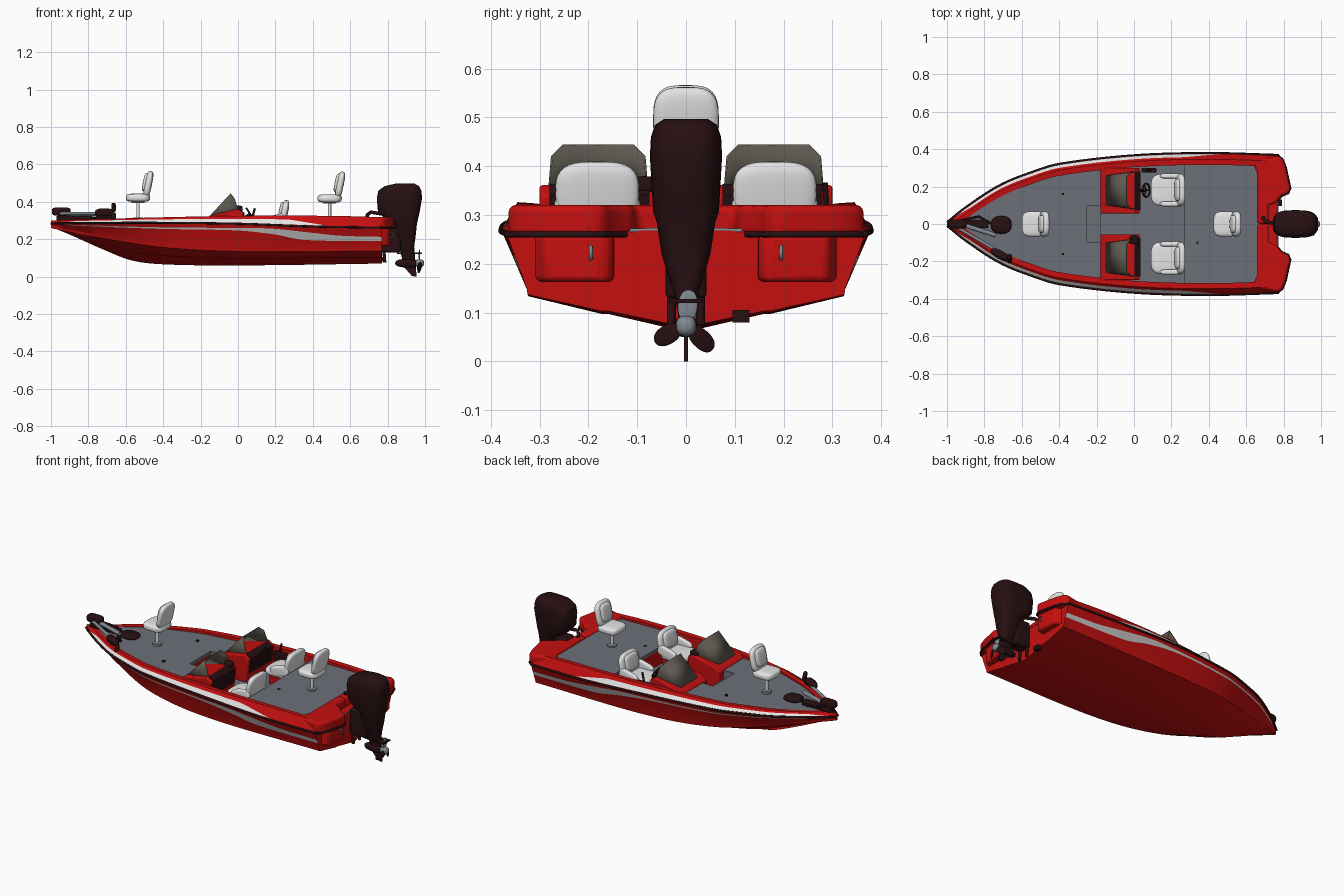
import bpy, bmesh, math
from mathutils import Vector, Matrix

if "Cube" in bpy.data.objects:
    bpy.data.objects.remove(bpy.data.objects["Cube"])


def material(name, r, g, b):
    m = bpy.data.materials.new(name)
    m.use_nodes = True
    m.diffuse_color = (r, g, b, 1)
    m.node_tree.nodes["Principled BSDF"].inputs["Base Color"].default_value = (r, g, b, 1)
    return m


RED = material("red gelcoat", .56, .005, .005)
BLACK = material("warm black", .02, .005, .006)
GREY = material("deck carpet grey", .15, .16, .19)
WHITE = material("white vinyl", .78, .78, .78)
SILVER = material("silver stripe", .6, .6, .6)
GLASS = material("smoked screen", .11, .1, .08)
METAL = material("dull metal", .22, .25, .28)


def finish(name, bm, mats, bevel=0, mirror=False, angle=35):
    bmesh.ops.recalc_face_normals(bm, faces=bm.faces)
    me = bpy.data.meshes.new(name)
    bm.to_mesh(me)
    bm.free()
    ob = bpy.data.objects.new(name, me)
    bpy.context.collection.objects.link(ob)
    for m in mats if isinstance(mats, list) else [mats]:
        me.materials.append(m)
    bpy.ops.object.select_all(action='DESELECT')
    ob.select_set(True)
    bpy.context.view_layer.objects.active = ob
    bpy.ops.object.shade_smooth_by_angle(angle=math.radians(angle))
    if bevel:
        b = ob.modifiers.new("bevel", 'BEVEL')
        b.width, b.segments = bevel, 3
    if mirror:
        m = ob.modifiers.new("mirror", 'MIRROR')
        m.use_axis = (False, True, False)
        m.merge_threshold = .0005
    return ob


def prism(name, pts, depth, mat, **kw):
    """Extrude a 3D polygon by a vector."""
    bm = bmesh.new()
    f = bm.faces.new([bm.verts.new(p) for p in pts])
    r = bmesh.ops.extrude_face_region(bm, geom=[f])
    bmesh.ops.translate(bm, vec=depth, verts=[v for v in r["geom"] if isinstance(v, bmesh.types.BMVert)])
    return finish(name, bm, mat, **kw)


def slab(name, outline, z0, z1, mat, **kw):
    return prism(name, [(x, y, z0) for x, y in outline], (0, 0, z1 - z0), mat, **kw)


def box(name, x0, x1, y0, y1, z0, z1, mat, **kw):
    return slab(name, [(x0, y0), (x1, y0), (x1, y1), (x0, y1)], z0, z1, mat, **kw)


def puff(name, loc, size, mat, power=.55, tilt=(0, 0, 0), **kw):
    """Rounded block made from a squared-off sphere."""
    bm = bmesh.new()
    bmesh.ops.create_uvsphere(bm, u_segments=28, v_segments=16, radius=1)
    turn = Matrix.Rotation(tilt[2], 3, 'Z') @ Matrix.Rotation(tilt[1], 3, 'Y') @ Matrix.Rotation(tilt[0], 3, 'X')
    for v in bm.verts:
        v.co = turn @ Vector([math.copysign(abs(c) ** power, c) * s / 2 for c, s in zip(v.co, size)]) + Vector(loc)
    return finish(name, bm, mat, angle=60, **kw)


def tube(name, pts, radius, mat, cyclic=False, mirror=False):
    cu = bpy.data.curves.new(name, 'CURVE')
    cu.dimensions, cu.bevel_depth, cu.bevel_resolution, cu.use_fill_caps = '3D', radius, 3, True
    sp = cu.splines.new('POLY')
    sp.points.add(len(pts) - 1)
    for p, co in zip(sp.points, pts):
        p.co = (*co, 1)
    sp.use_cyclic_u = cyclic
    ob = bpy.data.objects.new(name, cu)
    bpy.context.collection.objects.link(ob)
    cu.materials.append(mat)
    if mirror:
        ob.modifiers.new("mirror", 'MIRROR').use_axis = (False, True, False)
    return ob


def sample(keys, x):
    """Smooth curve through (x, value) keys."""
    n = len(keys) - 1
    i = next((k for k in range(n) if x <= keys[k + 1][0]), n - 1)
    slope = lambda a, b: (keys[b][1] - keys[a][1]) / (keys[b][0] - keys[a][0])
    (x0, y0), (x1, y1) = keys[i], keys[i + 1]
    h, t = x1 - x0, (x - x0) / (x1 - x0)
    m0, m1 = slope(max(i - 1, 0), i + 1), slope(i, min(i + 2, n))
    return ((2*t**3 - 3*t*t + 1) * y0 + (t**3 - 2*t*t + t) * h * m0
            + (3*t*t - 2*t**3) * y1 + (t**3 - t*t) * h * m1)


# Hull lines along the length
BEAM = [(-1, .008), (-.9, .088), (-.72, .205), (-.55, .275), (-.4, .32), (0, .366), (.4, .378), (.77, .368)]
CHINE_Y = [(-1, .003), (-.9, .045), (-.72, .135), (-.4, .26), (0, .315), (.77, .325)]
CHINE_Z = [(-1, .272), (-.9, .25), (-.7, .21), (-.4, .165), (0, .143), (.77, .145)]
KEEL = [(-1, .266), (-.9, .225), (-.72, .145), (-.57, .087), (-.4, .066), (0, .06), (.77, .07)]
RAIL = [(-1, .285), (-.5, .288), (0, .283), (.4, .268), (.77, .262)]
TOP = [(-1, .3), (-.5, .315), (0, .325), (.5, .325), (.77, .318)]
LOW = [(-1, .7), (-.3, .74), (0, .74), (.2, .62), (.35, .43), (.77, .38)]
HIGH = [(-1, .78), (-.3, .81), (0, .84), (.2, .85), (.4, .73), (.55, .62), (.77, .58)]


def inner(x):
    b = sample(BEAM, x)
    return max(b - .062, .15 * b)


def section(x):
    b, cy, cz, zk = (sample(k, x) for k in (BEAM, CHINE_Y, CHINE_Z, KEEL))
    zr, zt = sample(RAIL, x), sample(TOP, x)
    taper = max(.02, min(1, (.47 - x) / .2, (x + .97) / .1))
    ty = max(b - .032, .3 * b)
    mid = (zk + cz) / 2
    pts = [(0, zk), (cy * .5, mid - .004), (cy * .54, mid - .004), (cy * .95, cz - .012), (cy, cz - .008)]
    pts += [(cy + (b - cy) * f, cz + (zr - cz) * f) for f in (.04, sample(LOW, x), sample(HIGH, x), 1)]
    pts += [(b + (ty - b) * f, zr + (zt - zr) * f) for f in (.12, .12 + .5 * taper, 1)]
    return pts + [(inner(x), zt - .002), (inner(x), .2 if x > -.28 else .285)]


bm = bmesh.new()
stations = [-1 + 1.77 * i / 70 for i in range(71)]
rows = [[bm.verts.new((x, y, z)) for y, z in section(x)] for x in stations]
for x, a, b in zip(stations, rows, rows[1:]):
    for j in range(len(a) - 1):
        f = bm.faces.new((a[j], b[j], b[j + 1], a[j + 1]))
        f.material_index = 1 if j == 9 and -.96 < x < .45 else 2 if j == 6 and -.93 < x < .75 else 0
end = rows[-1]
bm.faces.new(end[:9] + [bm.verts.new((.77, 0, .262))])
finish("hull", bm, [RED, WHITE, SILVER], mirror=True, angle=28)

# Stern cap with two rear lobes, pods below them and the rub rail
lobe = [(.77, .366), (.795, .345), (.812, .3), (.836, .19), (.825, .165), (.79, .15), (.755, .11)]
slab("stern_cap", [(.66, 0), (.66, .27), (.645, .305), (.645, .34), (.71, .352)] + lobe + [(.72, .1), (.72, 0)],
     .257, .32, RED, bevel=.016, mirror=True)
box("splash_well", .7, .772, -.12, .12, .25, .268, RED)
slab("stern_pod", [(.74, .145), (.805, .15), (.82, .17), (.805, .29), (.74, .325)], .163, .262, RED,
     bevel=.012, mirror=True)
tube("rub_rail", [(x, sample(BEAM, x) + .001, sample(RAIL, x)) for x in stations]
     + [(x, y, .26) for x, y in lobe], .006, BLACK, mirror=True)
tube("tow_eye", [(.815, .195, .235), (.832, .195, .23), (.832, .195, .215), (.815, .195, .21)], .004, METAL, mirror=True)
tube("stern_hose", [(.765, .05, .27), (.77, .115, .268)], .004, METAL, mirror=True)
box("transducer", .765, .79, .095, .13, .08, .105, BLACK)


# Decks and cockpit
def deck(name, x0, x1, z0, z1, mat):
    xs = [x0 + (x1 - x0) * i / 24 for i in range(25)]
    slab(name, [(x, inner(x)) for x in xs] + [(x, -inner(x)) for x in reversed(xs)], z0, z1, mat)


deck("front_deck", -.97, -.25, .285, .302, GREY)
deck("front_bulkhead", -.27, -.252, .2, .286, RED)
deck("rear_deck", .27, .67, .29, .308, GREY)
deck("rear_bulkhead", .272, .29, .2, .29, RED)
deck("cockpit_floor", -.26, .29, .188, .2, GREY)
box("front_step", -.252, -.18, -.1, .1, .2, .25, GREY)
box("step_lid", -.175, -.07, -.055, .055, .2, .206, GREY)
box("deck_shoulder", -.252, -.175, .1, .285, .2, .302, [GREY], mirror=True)
for x, y in ((-.38, .16), (-.38, -.16), (.34, -.1)):
    box("deck_latch", x - .006, x + .006, y - .006, y + .006, .3, .311, BLACK)

# Consoles, screens and controls
prism("console", [(x, .055, z) for x, z in ((-.18, .2), (-.18, .305), (-.15, .327), (0, .362), (.03, .34), (.015, .2))],
      (0, .245, 0), RED, bevel=.006, mirror=True)
prism("dash_panel", [(x, .075, z) for x, z in ((.003, .364), (.035, .341), (.024, .25), (.01, .25))],
      (0, .205, 0), BLACK, mirror=True)
bm = bmesh.new()
fa, fb, ta, tb, ra, rb = [bm.verts.new(p) for p in (
    (-.15, .1, .326), (-.15, .26, .326), (-.04, .108, .445), (-.04, .252, .445), (0, .078, .36), (0, .282, .36))]
ma, mb = bm.verts.new((-.02, .083, .42)), bm.verts.new((-.02, .277, .42))
for f in ((fa, fb, tb, ta), (fa, ta, ma, ra), (fb, rb, mb, tb)):
    bm.faces.new(f)
finish("windscreen", bm, GLASS, mirror=True).modifiers.new("thick", 'SOLIDIFY').thickness = .004
turn = Matrix.Rotation(1.0, 3, 'Y')
hub = Vector((.065, .18, .335))
ring = [hub + turn @ Vector((.036 * math.cos(a), .036 * math.sin(a), 0)) for a in (k * math.tau / 24 for k in range(24))]
tube("steering_wheel", ring, .005, BLACK, cyclic=True)
for k in (0, 8, 16):
    tube("wheel_spoke", [hub, ring[k]], .004, BLACK)
tube("steering_column", [hub, (.01, .18, .3)], .008, BLACK)
tube("throttle_lever", [(.07, .29, .29), (.09, .285, .365)], .006, BLACK)
box("throttle_box", .04, .12, .275, .3, .25, .312, BLACK, bevel=.005)
puff("dash_gauge", (0, -.085, .362), (.05, .045, .035), BLACK)


# Seats
def seat(name, x, y, z, width, height, depth):
    puff(name + "_cushion", (x, y, z), (depth, width, .045), WHITE)
    back = (x + depth * .43, y, z + height * .5)
    puff(name + "_back", back, (.038, width, height), WHITE, power=.62, tilt=(0, .2, 0))
    puff(name + "_pad", (back[0] - .012, y, back[2] + .01), (.034, width * .7, height * .7), WHITE, tilt=(0, .2, 0))


for name, x, z in (("front_seat", -.535, .422), ("rear_seat", .49, .418)):
    seat(name, x, 0, z, .135, .145, .13)
    box(name + "_bracket", x - .035, x + .035, -.03, .03, z - .028, z - .015, METAL)
    tube(name + "_post", [(x, 0, .3), (x, 0, z - .02)], .009, WHITE)
    tube(name + "_base", [(x, 0, .3), (x, 0, .315)], .026, METAL)
for side, y in (("left", .182), ("right", -.182)):
    seat(side + "_driver_seat", x=.175, y=y, z=.275, width=.172, height=.135, depth=.17)
    box(side + "_seat_box", .12, .24, y - .06, y + .06, .2, .262, RED)
    for s in (-1, 1):
        puff(side + "_seat_bolster", (.2, y + s * .075, .3), (.12, .028, .06), WHITE, tilt=(0, -.25, 0))

# Outboard motor, stacked rings of (height, front, rear, half width)
bm = bmesh.new()
rings = []
for z, x0, x1, w in ((.06, .885, .945, .01), (.13, .87, .945, .022), (.16, .862, .942, .032), (.22, .845, .95, .05),
                     (.285, .83, .957, .06), (.305, .79, .962, .067), (.35, .748, .972, .07), (.42, .742, .984, .074),
                     (.46, .75, .98, .072), (.484, .785, .968, .064), (.497, .84, .945, .045)):
    ring = []
    for a in (k * math.tau / 32 for k in range(32)):
        c, s = (math.copysign(abs(t) ** .65, t) for t in (math.cos(a), math.sin(a)))
        ring.append(bm.verts.new(((x0 + x1) / 2 + c * (x1 - x0) / 2, s * w, z)))
    rings.append(ring)
for a, b in zip(rings, rings[1:]):
    for k in range(32):
        bm.faces.new((a[k - 1], a[k], b[k], b[k - 1]))
bm.faces.new(rings[0])
bm.faces.new(rings[-1])
finish("outboard_motor", bm, BLACK, angle=40)
box("motor_bracket", .768, .87, -.042, .042, .13, .285, BLACK, bevel=.01)
tube("tilt_arm", [(.78, .03, .14), (.785, .03, .075)], .009, BLACK, mirror=True)
tube("motor_cable", [(.77, 0, .335), (.71, .01, .345), (.69, .03, .33), (.695, .04, .3)], .01, BLACK)
slab("cavitation_plate", [(.85, -.02), (.985, -.035), (.985, .035), (.85, .02)], .12, .128, BLACK)
puff("gearcase", (.905, 0, .072), (.13, .046, .046), BLACK, power=.85)
prism("skeg", [(.88, -.004, .06), (.95, -.004, .06), (.955, -.004, 0), (.93, -.004, .003)], (0, .008, 0), BLACK)
puff("propeller_hub", (.97, 0, .072), (.05, .042, .042), METAL, power=.8)
for k, mat in enumerate((BLACK, BLACK, METAL)):
    a = math.radians((-40, 205, 85)[k])
    puff("propeller_blade", (.97, .042 * math.cos(a), .072 + .042 * math.sin(a)), (.008, .065, .04), mat,
         power=.9, tilt=(a, 0, .5 * math.cos(a)))

# Bow trolling motor
box("bow_mount", -.97, -.78, -.022, .022, .3, .326, BLACK, bevel=.006)
tube("trolling_shaft", [(-.96, -.01, .338), (-.72, -.15, .338)], .009, METAL)
tube("trolling_arm", [(-.96, .01, .335), (-.74, -.06, .335)], .012, METAL)
puff("trolling_head", (-.945, 0, .348), (.1, .05, .045), BLACK)
puff("trolling_pod", (-.715, -.165, .343), (.11, .045, .045), BLACK, power=.8, tilt=(0, 0, -.5))
for s in (-1, 1):
    puff("trolling_blade", (-.665, -.185 + s * .01, .345 + s * .025), (.025, .014, .05), BLACK, tilt=(s * .4, 0, 0))
puff("foot_pedal", (-.71, -.005, .315), (.11, .095, .03), BLACK, power=.8)
tube("pedal_cable", [(-.76, 0, .315), (-.83, .04, .315), (-.92, .02, .33)], .006, BLACK)
